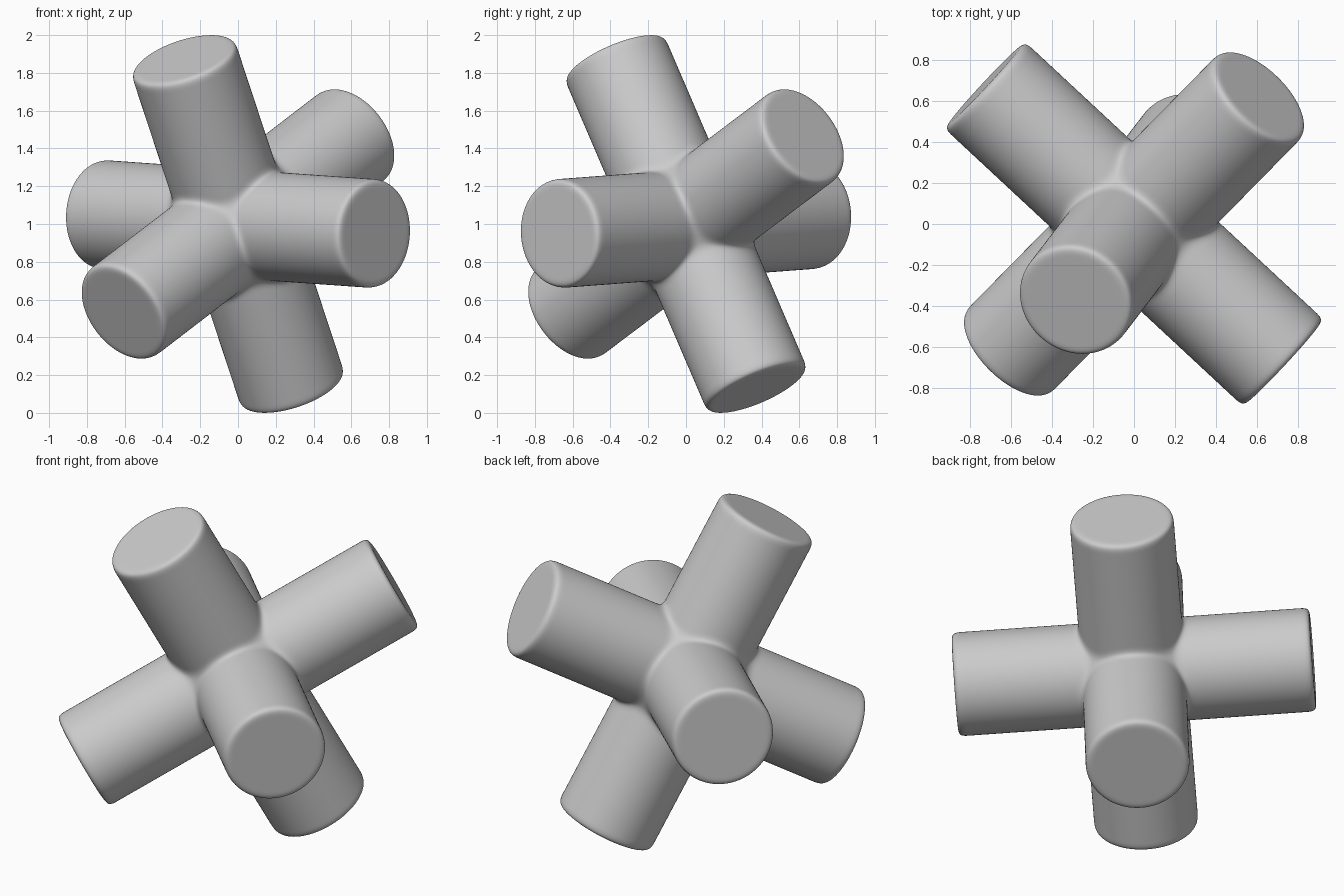
import bpy, bmesh
from math import cos, sin, pi
from mathutils import Vector, Matrix

if "Cube" in bpy.data.objects:
    bpy.data.objects.remove(bpy.data.objects["Cube"])

SIDES = 16
R = 0.288 / (2 / 3 + cos(2 * pi / SIDES) / 3)   # cage radius (smoothing shrinks it)
L = 0.995          # arm length from the centre
BLEND = 0.06       # support loop spacing at the junction
RIM = 0.06         # support loop spacing at the arm tips

bm = bmesh.new()


def ring(axis, u, v, radius, height):
    pts = []
    for i in range(SIDES):
        a = 2 * pi * i / SIDES
        x, y = cos(a), sin(a)
        pts.append(bm.verts.new(radius * (u * x + v * y) + axis * height(x, y)))
    return pts


# Six round arms, each starting on the curve where it meets its neighbours
for k in range(3):
    for s in (1, -1):
        axis, u, v = Vector(), Vector(), Vector()
        axis[k], u[(k + 1) % 3], v[(k + 2) % 3] = s, 1, s

        def seam(x, y, extra=0.0):
            return R * max(abs(x), abs(y)) + extra

        rings = [ring(axis, u, v, R, lambda x, y, e=e: seam(x, y, e))
                 for e in (0, BLEND, 2 * BLEND)]
        for rad, h in ((R, L - 2 * RIM), (R, L - RIM), (R, L),
                       (R - RIM, L), (R - 2 * RIM, L)):
            rings.append(ring(axis, u, v, rad, lambda x, y, h=h: h))
        for a, b in zip(rings, rings[1:]):
            for i in range(SIDES):
                j = (i + 1) % SIDES
                bm.faces.new((a[i], a[j], b[j], b[i]))
        bm.faces.new(rings[-1])

# Join the arms along the shared seams
bmesh.ops.remove_doubles(bm, verts=bm.verts, dist=0.001)
bmesh.ops.recalc_face_normals(bm, faces=bm.faces)

mesh = bpy.data.meshes.new("six_arm_cross")
bm.to_mesh(mesh)
bm.free()
for p in mesh.polygons:
    p.use_smooth = True
cross = bpy.data.objects.new("six_arm_cross", mesh)
bpy.context.collection.objects.link(cross)

# Tilt the three perpendicular arm axes
up = Vector((-0.29, -0.378, 0.879)).normalized()
side = Vector((0.73, -0.68, -0.05))
side = (side - up * side.dot(up)).normalized()
back = up.cross(side)
rot = Matrix((side, back, up)).transposed().to_4x4()
cross.matrix_world = Matrix.Translation((0, 0, 1)) @ rot

sub = cross.modifiers.new("smooth", "SUBSURF")
sub.levels = sub.render_levels = 3
